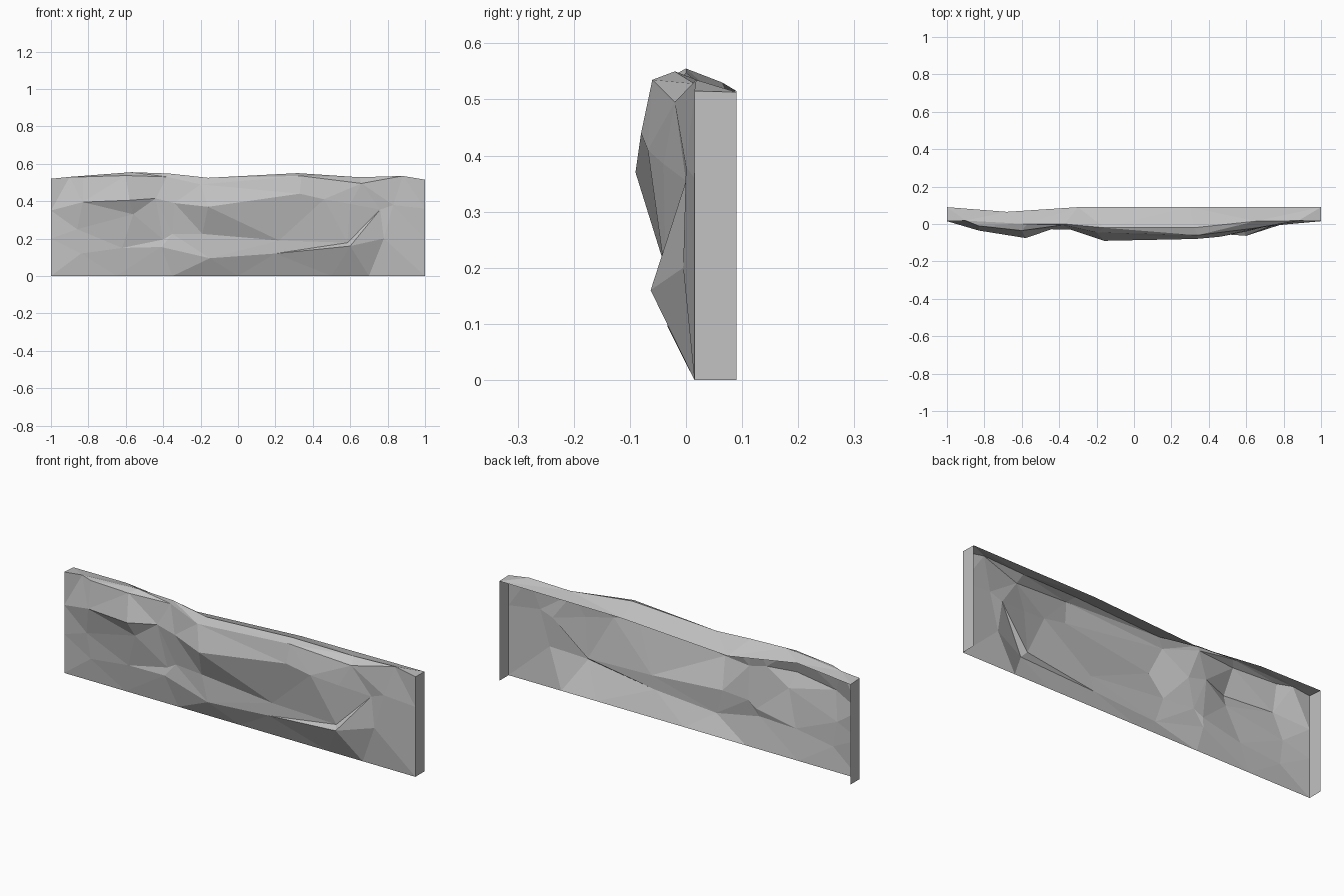
import bpy
import bmesh
from mathutils import Vector
from mathutils.geometry import delaunay_2d_cdt

if "Cube" in bpy.data.objects:
    bpy.data.objects.remove(bpy.data.objects["Cube"], do_unlink=True)

stone = bpy.data.materials.new("stone_grey")
stone.use_nodes = True
stone.diffuse_color = (0.54, 0.54, 0.54, 1)
stone.node_tree.nodes["Principled BSDF"].inputs["Base Color"].default_value = stone.diffuse_color


def facet_sheet(name, outline, creases, axes, facing):
    """Faceted sheet filled between a closed outline and inner crease lines.

    The sheet is triangulated in the plane of the two given axes, and its
    normals are turned towards the facing direction.
    """
    points, edges = [], []
    for chain, closed in [(outline, True)] + [(c, False) for c in creases]:
        ids = []
        for point in chain:
            if point not in points:
                points.append(point)
            ids.append(points.index(point))
        edges += list(zip(ids, ids[1:]))
        if closed:
            edges.append((ids[-1], ids[0]))
    flat = [Vector((p[axes[0]], p[axes[1]])) for p in points]
    result = delaunay_2d_cdt(flat, edges, [], 1, 1e-5)
    faces, sources = result[2], result[3]

    bm = bmesh.new()
    verts = [bm.verts.new(points[source[0]]) for source in sources]
    for face in faces:
        made = bm.faces.new([verts[i] for i in face])
        made.normal_update()
        if made.normal.dot(Vector(facing)) < 0:
            made.normal_flip()
    mesh = bpy.data.meshes.new(name)
    bm.to_mesh(mesh)
    bm.free()
    mesh.materials.append(stone)
    wall_part = bpy.data.objects.new(name, mesh)
    bpy.context.collection.objects.link(wall_part)


# Shared edges of the wall: depth of the flat border and of the open back
border, back = 0.015, 0.09
foot = [(x, border, 0) for x in (-1, -.65, -.35, 0, .2, .5, .7, 1)]
left_edge = [(1, border, z) for z in (.2, .36)]
right_edge = [(-1, border, z) for z in (.35, .2)]
rim = [(-1, border, .52), (-.9, .018, .53), (-.57, 0, .555), (-.37, 0, .548),
       (-.16, -.02, .525), (.32, -.02, .55), (.65, .015, .528),
       (.88, .018, .535), (1, border, .515)]
back_lip = [(-1, back, .515), (-.68, .065, .53), (-.3, back, .475),
            (.3, back, .508), (1, back, .513)]

# Points where several ridges meet
notch = (-.4, -.002, .195)
brow_end = (-.44, -.028, .415)
saddle = (-.38, -.005, .53)
nose = (-.16, -.09, .37)
small_ledge_corner = (-.19, -.025, .225)
ledge_start = (.2, -.035, .12)
ledge_inner = (.585, -.036, .178)
ledge_tip = (.6, -.063, .16)
ledge_end = (.78, -.005, .2)
ledge_peak = (.76, 0, .355)

# Creases running across the rock face
upper_crease = [(-.83, -.01, .53), (-.6, -.035, .537), saddle]
brow = [right_edge[0], (-.83, -.035, .395), (-.58, -.075, .405), brow_end, notch]
brow_step = [(-.6, -.035, .537), (-.58, -.075, .405)]
undercut = [right_edge[1], (-.86, -.003, .25), (-.56, -.038, .33), brow_end]
low_bulge = [(-.84, .002, .12), (-.62, -.008, .15)]
small_ledge_back = [notch, (-.35, -.006, .225), small_ledge_corner]
small_ledge_lip = [notch, (-.41, -.012, .155), (-.15, -.033, .095),
                   small_ledge_corner]
valley = [saddle, brow_end, (-.34, -.03, .39), nose]
main_ridge = [nose, (.33, -.08, .44), (.46, -.068, .41), (.6, -.04, .385),
              ledge_peak]
shoulder = [(-.2, -.045, .49), (.34, -.06, .535), (.66, -.02, .495)]
long_ledge_back = [ledge_start, (.22, -.034, .19), ledge_inner, ledge_peak, ledge_end]
long_ledge_lip = [ledge_start, ledge_tip, ledge_end]
ledge_fin = [ledge_inner, ledge_tip, ledge_peak]
side_shelf = [ledge_peak, (.83, 0, .38), left_edge[1]]

facet_sheet("rock_face", foot + left_edge + rim[::-1] + right_edge,
            [upper_crease, brow, brow_step, undercut, low_bulge,
             small_ledge_back, small_ledge_lip, valley, main_ridge, shoulder,
             long_ledge_back, long_ledge_lip, ledge_fin, side_shelf],
            axes=(0, 2), facing=(0, -1, 0))

# Sloping top between the rim and the back lip
facet_sheet("top_ledge", rim + back_lip[::-1], [], axes=(0, 1), facing=(0, 0, 1))

# Flat end panels
for name, side, front_edge, end in (("left_end", 1, left_edge, -1),
                                    ("right_end", -1, right_edge[::-1], 0)):
    panel = [(side, border, 0)] + front_edge + [rim[end], back_lip[end], (side, back, 0)]
    facet_sheet(name, panel, [], axes=(1, 2), facing=(side, 0, 0))
